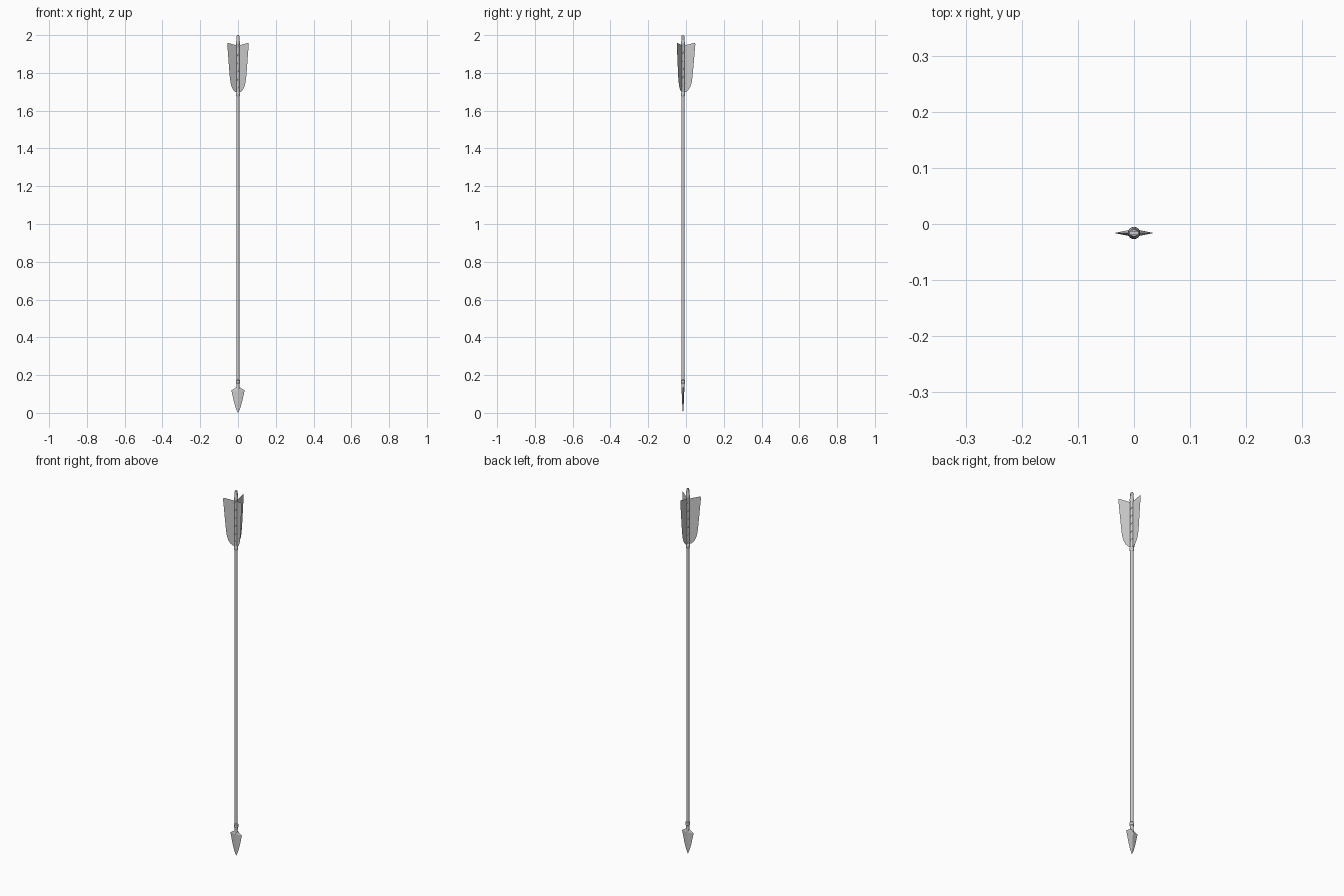
import bpy, bmesh
from math import cos, sin, pi, radians

if "Cube" in bpy.data.objects:
    bpy.data.objects.remove(bpy.data.objects["Cube"])

CY = -0.016  # shaft axis sits slightly forward of the centre


def finish(name, bm, smooth=True):
    bmesh.ops.recalc_face_normals(bm, faces=bm.faces)
    me = bpy.data.meshes.new(name)
    bm.to_mesh(me)
    bm.free()
    ob = bpy.data.objects.new(name, me)
    bpy.context.collection.objects.link(ob)
    if smooth:
        bpy.ops.object.select_all(action='DESELECT')
        ob.select_set(True)
        bpy.context.view_layer.objects.active = ob
        bpy.ops.object.shade_smooth_by_angle(angle=radians(35))
    return ob


def loft(name, rings, n, smooth=True):
    """Skin closed rings of (half width, half depth, z) and cap both ends."""
    bm = bmesh.new()
    rows = [[bm.verts.new((w * cos(2 * pi * i / n), CY + d * sin(2 * pi * i / n), z))
             for i in range(n)] for w, d, z in rings]
    for a, b in zip(rows, rows[1:]):
        for i in range(n):
            j = (i + 1) % n
            bm.faces.new((a[i], a[j], b[j], b[i]))
    bm.faces.new(rows[0][::-1])
    bm.faces.new(rows[-1])
    return finish(name, bm, smooth)


def lathe(name, profile, n=16):
    return loft(name, [(r, r, z) for r, z in profile], n)


# Shaft and binding collars
lathe("shaft", [(0.008, 0.13), (0.008, 1.965)])
lathe("lower_collar", [(0.008, 0.153), (0.011, 0.157), (0.011, 0.172), (0.008, 0.176)])
lathe("feather_collar", [(0.008, 1.675), (0.0105, 1.679), (0.0105, 1.694), (0.008, 1.698)])

# Leaf shaped head with a diamond section, and its socket
loft("arrowhead", [(0.0008, 0.0005, 0.0), (0.011, 0.0025, 0.022), (0.021, 0.0045, 0.056),
                   (0.029, 0.006, 0.092), (0.035, 0.007, 0.119), (0.008, 0.006, 0.136)], 4, False)
lathe("head_socket", [(0.002, 0.055), (0.0065, 0.10), (0.007, 0.13), (0.0095, 0.16)])

# Nock with a string slot
nock = lathe("nock", [(0.008, 1.945), (0.0105, 1.952), (0.0105, 1.962),
                      (0.0085, 1.967), (0.008, 1.99), (0.006, 2.0)])
bpy.ops.mesh.primitive_cube_add(size=1, location=(0, CY, 1.995))
cutter = bpy.context.object
cutter.name = "nock_slot_cutter"
cutter.scale = (0.05, 0.005, 0.03)
cutter.hide_render = True
cutter.display_type = 'WIRE'
mod = nock.modifiers.new("slot", 'BOOLEAN')
mod.operation = 'DIFFERENCE'
mod.solver = 'EXACT'
mod.object = cutter

# Three paper-thin feathers
outline = [(0.006, 1.696), (0.018, 1.700), (0.030, 1.711), (0.040, 1.729), (0.046, 1.750),
           (0.050, 1.775), (0.055, 1.830), (0.061, 1.900), (0.0655, 1.950), (0.064, 1.957),
           (0.058, 1.958), (0.035, 1.952), (0.006, 1.945)]
for k in range(3):
    a = radians(90 + 120 * k)
    bm = bmesh.new()
    bm.faces.new([bm.verts.new((r * cos(a), CY + r * sin(a), z)) for r, z in outline])
    finish(f"feather_{k + 1}", bm, False)

# Thread spiralling up through the feathers
cu = bpy.data.curves.new("feather_thread", 'CURVE')
cu.dimensions = '3D'
cu.bevel_depth = 0.0015
cu.bevel_resolution = 1
cu.use_fill_caps = True
sp = cu.splines.new('POLY')
turns, steps = 6, 16
count = turns * steps
sp.points.add(count)
for i, p in enumerate(sp.points):
    t = 2 * pi * i / steps
    p.co = (0.0085 * cos(t), CY + 0.0085 * sin(t), 1.69 + 0.26 * i / count, 1)
bpy.context.collection.objects.link(bpy.data.objects.new("feather_thread", cu))
